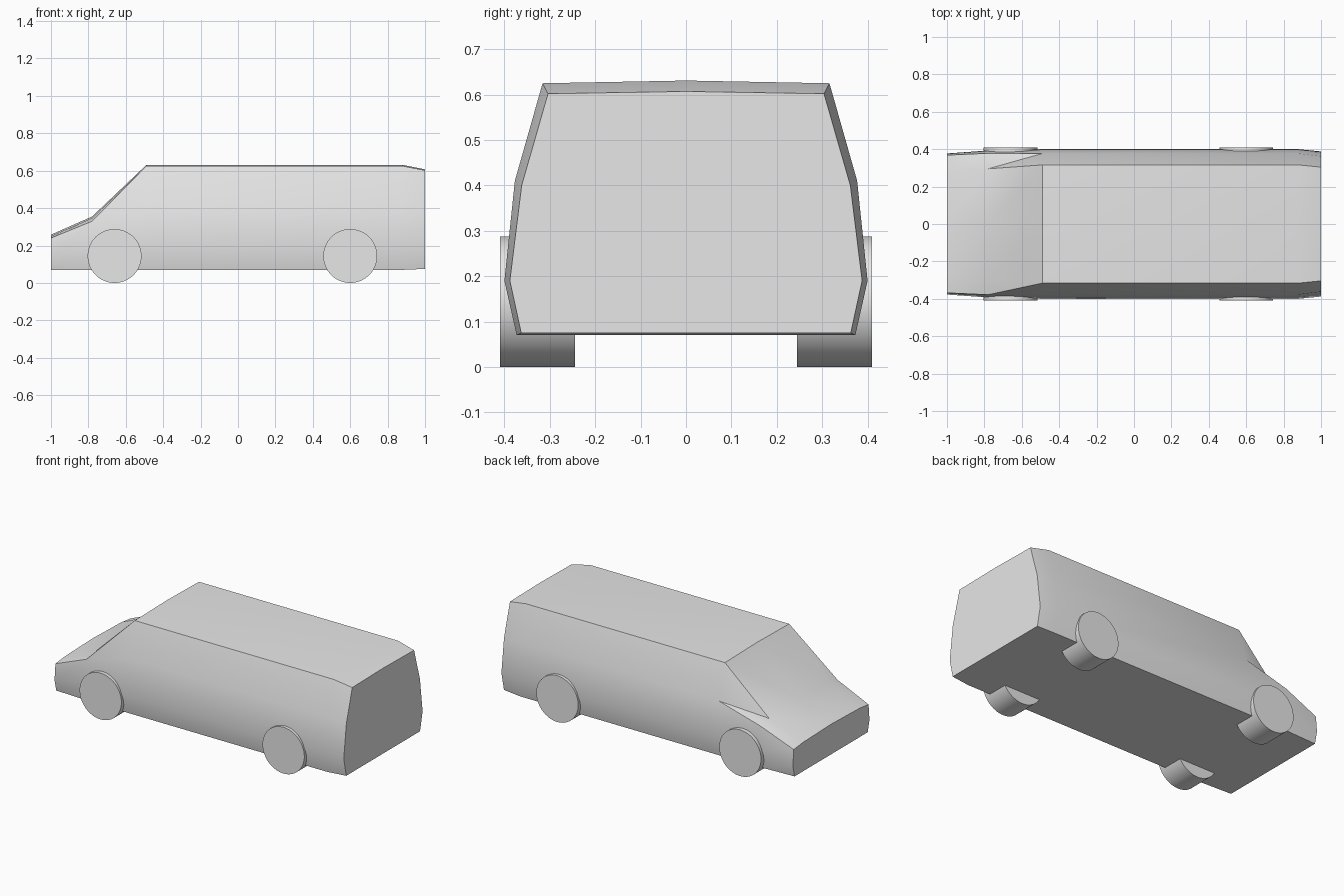
import bpy, bmesh, math

cube = bpy.data.objects.get("Cube")
if cube:
    bpy.data.objects.remove(cube, do_unlink=True)

grey = bpy.data.materials.new("light_grey")
grey.use_nodes = True
colour = (0.8, 0.8, 0.8, 1)
grey.diffuse_color = colour
grey.node_tree.nodes["Principled BSDF"].inputs["Base Color"].default_value = colour


def finish(obj):
    """Assign the material and smooth the gentle edges."""
    if not obj.data.materials:
        obj.data.materials.append(grey)
    bpy.ops.object.select_all(action='DESELECT')
    obj.select_set(True)
    bpy.context.view_layer.objects.active = obj
    bpy.ops.object.shade_smooth_by_angle(angle=math.radians(30))


# Body: half sections (y, z) from sill to roof centre, at each station x
sections = {
    -1.0: [(.36, .07), (.377, .14), (.368, .24), (.28, .25), (0, .258)],
    -.78: [(.37, .07), (.393, .19), (.378, .33), (.295, .347), (0, .355)],
    -.49: [(.373, .07), (.40, .19), (.377, .41), (.316, .625), (0, .631)],
    .88: [(.373, .07), (.40, .19), (.377, .41), (.316, .625), (0, .631)],
    1.0: [(.363, .075), (.388, .19), (.362, .40), (.304, .602), (0, .607)],
}
bm = bmesh.new()
rings = []
for x, half in sections.items():
    outline = half + [(-y, z) for y, z in reversed(half[:-1])]
    rings.append([bm.verts.new((x, y, z)) for y, z in outline])
for a, b in zip(rings, rings[1:]):
    for i in range(len(a)):
        j = (i + 1) % len(a)
        bm.faces.new((a[i], a[j], b[i]))
        bm.faces.new((a[j], b[j], b[i]))
bm.faces.new(rings[0])
bm.faces.new(rings[-1])
bmesh.ops.recalc_face_normals(bm, faces=bm.faces)
mesh = bpy.data.meshes.new("van_body")
bm.to_mesh(mesh)
bm.free()
body = bpy.data.objects.new("van_body", mesh)
bpy.context.collection.objects.link(body)
finish(body)

# Wheels: plain solid cylinders
for end, x in (("front", -.66), ("rear", .60)):
    for side, s in (("left", 1), ("right", -1)):
        bpy.ops.mesh.primitive_cylinder_add(
            vertices=64, radius=.144, depth=.166,
            location=(x, s * .327, .144), rotation=(math.pi / 2, 0, 0))
        wheel = bpy.context.object
        wheel.name = f"{end}_{side}_wheel"
        finish(wheel)
